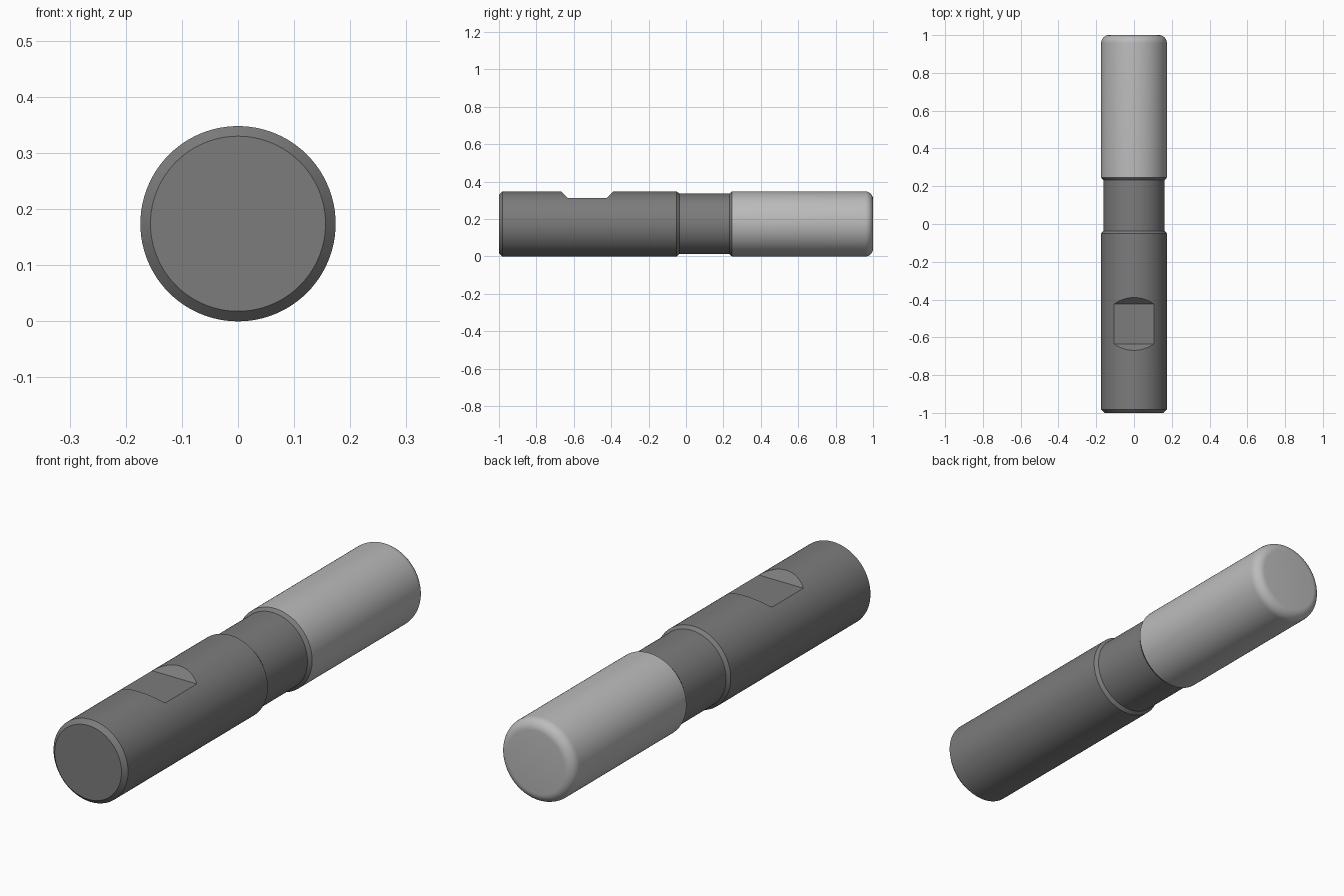
import bpy, bmesh
from math import sin, cos, pi, radians

if "Cube" in bpy.data.objects:
    bpy.data.objects.remove(bpy.data.objects["Cube"])

R = 0.174          # main radius, also the axis height
NECK = 0.162
SEG = 96


def finish(name, bm, grey):
    bmesh.ops.recalc_face_normals(bm, faces=bm.faces)
    me = bpy.data.meshes.new(name)
    bm.to_mesh(me)
    bm.free()
    ob = bpy.data.objects.new(name, me)
    bpy.context.collection.objects.link(ob)
    mat = bpy.data.materials.new(name + "_grey")
    mat.diffuse_color = (grey, grey, grey, 1)
    mat.use_nodes = True
    mat.node_tree.nodes["Principled BSDF"].inputs["Base Color"].default_value = mat.diffuse_color
    me.materials.append(mat)
    return ob


def turned(name, profile, grey):
    """Closed solid of revolution about the y axis; profile is (y, radius)."""
    bm = bmesh.new()
    rings = [[bm.verts.new((r * cos(2 * pi * i / SEG), y, R + r * sin(2 * pi * i / SEG)))
              for i in range(SEG)] for y, r in profile]
    for a, b in zip(rings, rings[1:]):
        for i in range(SEG):
            j = (i + 1) % SEG
            bm.faces.new((a[i], a[j], b[j], b[i]))
    bm.faces.new(rings[0])
    bm.faces.new(rings[-1])
    return finish(name, bm, grey)


def smooth(ob):
    bpy.ops.object.select_all(action='DESELECT')
    ob.select_set(True)
    bpy.context.view_layer.objects.active = ob
    bpy.ops.object.shade_smooth_by_angle(angle=radians(30))


# Shank with chamfered rear end and relieved neck
shank = turned("shank", [(-1, 0.156), (-0.982, R), (-0.05, R), (-0.036, NECK),
                         (0.232, NECK), (0.246, R)], 0.2)

# Clamping flat with sloped ends, cut into the top of the shank
bm = bmesh.new()
section = [(-0.634, 0.313), (-0.424, 0.313), (-0.337, 0.4), (-0.721, 0.4)]
face = bm.faces.new([bm.verts.new((-0.25, y, z)) for y, z in section])
ext = bmesh.ops.extrude_face_region(bm, geom=[face])
bmesh.ops.translate(bm, vec=(0.5, 0, 0),
                    verts=[v for v in ext["geom"] if isinstance(v, bmesh.types.BMVert)])
cutter = finish("flat_cutter", bm, 0.2)
cutter.hide_render = True

cut = shank.modifiers.new("clamping_flat", 'BOOLEAN')
cut.operation = 'DIFFERENCE'
cut.solver = 'EXACT'
cut.object = cutter
bpy.context.view_layer.objects.active = shank
bpy.ops.object.modifier_apply(modifier=cut.name)
bpy.data.objects.remove(cutter)
smooth(shank)

# Cutting head with rounded front corner
C = 0.042
corner = [(1 - C + C * sin(t * pi / 16), R - C + C * cos(t * pi / 16)) for t in range(9)]
head = turned("cutting_head", [(0.246, R)] + corner, 0.5)
smooth(head)
